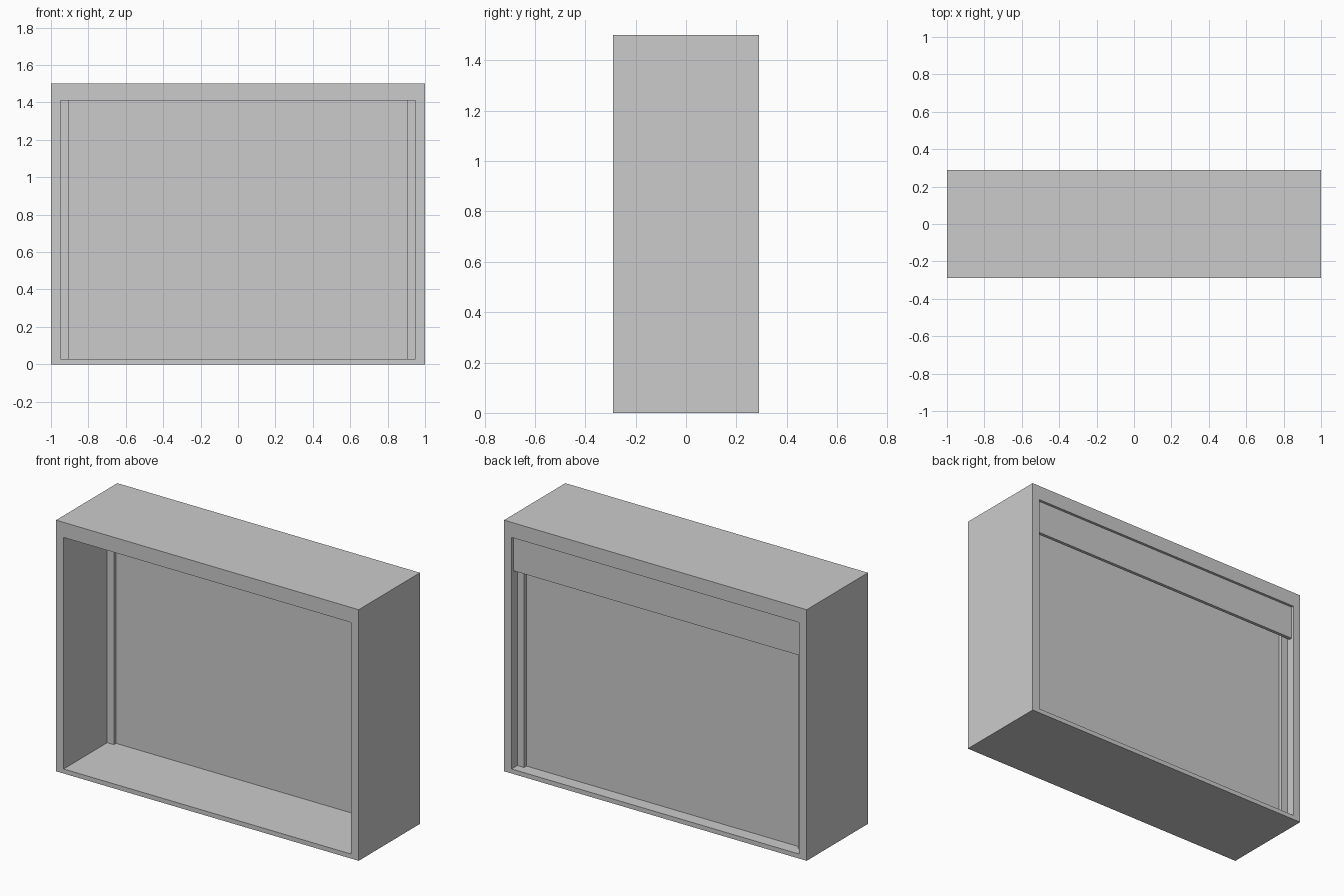
import bpy, bmesh

if "Cube" in bpy.data.objects:
    bpy.data.objects.remove(bpy.data.objects["Cube"])

DEPTH = 0.289            # half depth of the frame
IN_X, IN_Z0, IN_Z1 = 0.95, 0.027, 1.41   # opening


def box(name, x0, x1, y0, y1, z0, z1):
    bm = bmesh.new()
    bmesh.ops.create_cube(bm, size=1)
    for v in bm.verts:
        v.co = (x1 if v.co.x > 0 else x0,
                y1 if v.co.y > 0 else y0,
                z1 if v.co.z > 0 else z0)
    return finish(name, bm)


def finish(name, bm):
    bmesh.ops.recalc_face_normals(bm, faces=bm.faces)
    mesh = bpy.data.meshes.new(name)
    bm.to_mesh(mesh)
    bm.free()
    obj = bpy.data.objects.new(name, mesh)
    bpy.context.collection.objects.link(obj)
    return obj


# Outer frame: rectangular ring extruded through the depth
bm = bmesh.new()
outer = [(-1, 0), (1, 0), (1, 1.5), (-1, 1.5)]
inner = [(-IN_X, IN_Z0), (IN_X, IN_Z0), (IN_X, IN_Z1), (-IN_X, IN_Z1)]
o, i = ([bm.verts.new((x, -DEPTH, z)) for x, z in ring] for ring in (outer, inner))
ring = [bm.faces.new((o[k], o[(k + 1) % 4], i[(k + 1) % 4], i[k])) for k in range(4)]
ext = bmesh.ops.extrude_face_region(bm, geom=ring, use_keep_orig=True)
moved = [g for g in ext["geom"] if isinstance(g, bmesh.types.BMVert)]
bmesh.ops.translate(bm, verts=moved, vec=(0, 2 * DEPTH, 0))
finish("outer_frame", bm)

# Closed shutter panel
box("shutter_panel", -IN_X, IN_X, 0.143, 0.212, IN_Z0, IN_Z1)

# Guide rails on both sides, one flange in front of and one behind the panel
for label, y0, y1 in (("front", 0.122, 0.143), ("rear", 0.212, 0.235)):
    rail = box(label + "_guide_rail", 0.906, IN_X, y0, y1, IN_Z0, IN_Z1)
    mirror = rail.modifiers.new("mirror", "MIRROR")
    mirror.use_axis = (True, False, False)

# Thin cover board across the top of the rear opening
box("rear_cover_board", -IN_X, IN_X, 0.253, 0.273, 1.205, IN_Z1)
